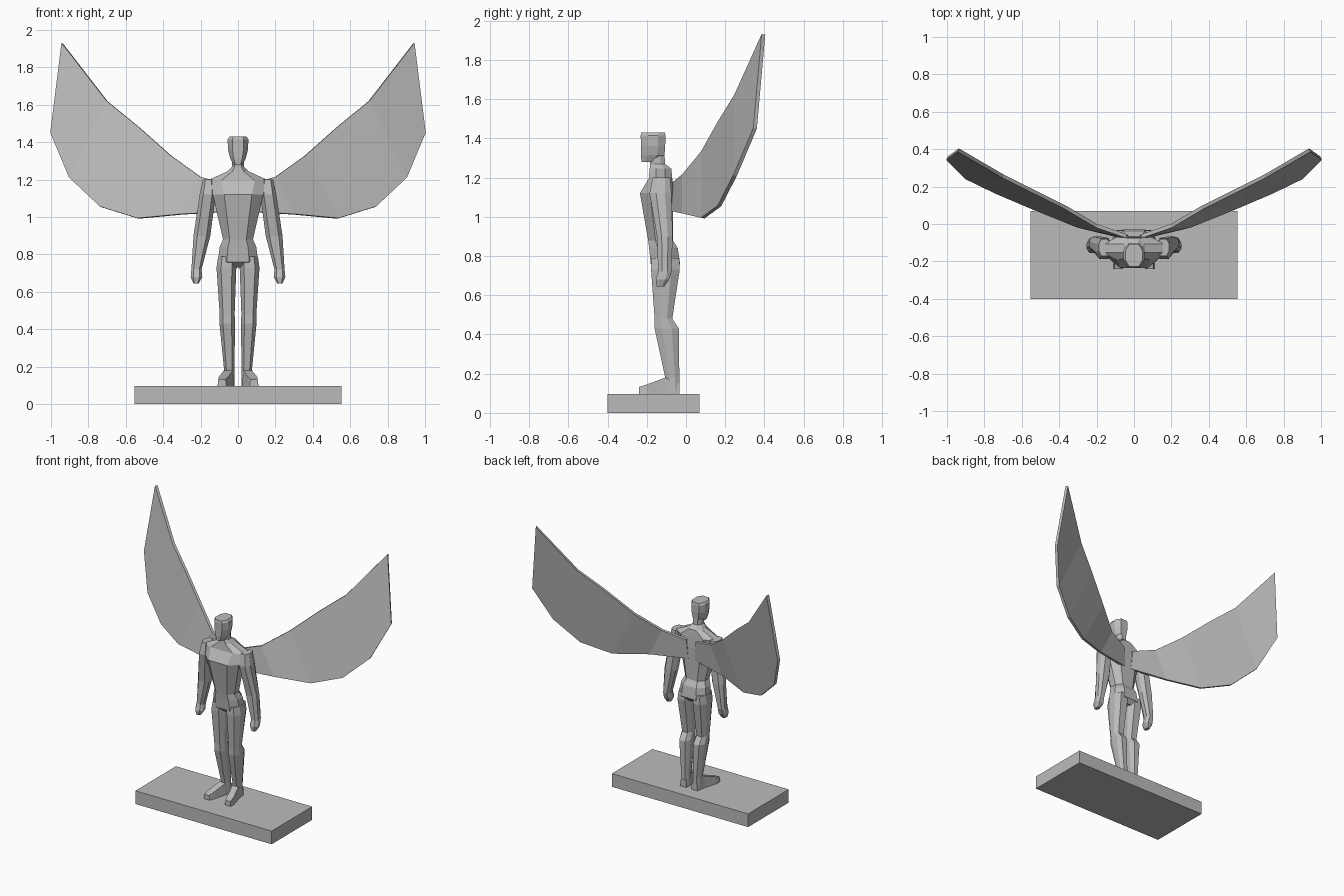
import bpy
import bmesh
from mathutils import Vector

cube = bpy.data.objects.get("Cube")
if cube:
    bpy.data.objects.remove(cube, do_unlink=True)

stone = bpy.data.materials.new("stone grey")
stone.use_nodes = True
GREY = (0.5, 0.5, 0.5, 1.0)
stone.diffuse_color = GREY
stone.node_tree.nodes["Principled BSDF"].inputs["Base Color"].default_value = GREY

# Chamfered cross-section shared by the limbs, torso and head
SECTION = [(1, -.4), (1, .4), (.55, 1), (-.55, 1), (-1, .4), (-1, -.4), (-.55, -1), (.55, -1)]


def finish(name, bm, mirror=False):
    bmesh.ops.recalc_face_normals(bm, faces=bm.faces)
    mesh = bpy.data.meshes.new(name)
    bm.to_mesh(mesh)
    bm.free()
    mesh.materials.append(stone)
    ob = bpy.data.objects.new(name, mesh)
    bpy.context.collection.objects.link(ob)
    if mirror:
        mod = ob.modifiers.new("Mirror", 'MIRROR')
        mod.use_mirror_merge = False
    return ob


def skin(bm, loops):
    """Join closed point loops into a capped skin."""
    rings = [[bm.verts.new(p) for p in loop] for loop in loops]
    n = len(rings[0])
    for a, b in zip(rings, rings[1:]):
        for i in range(n):
            j = (i + 1) % n
            bm.faces.new((a[i], a[j], b[j], b[i]))
    bm.faces.new(rings[0])
    bm.faces.new(rings[-1])


def column(name, rings, mirror=False):
    """Upright loft; each ring is z, centre x, centre y, half width, half depth."""
    bm = bmesh.new()
    skin(bm, [[(cx + u * rx, cy + v * ry, z) for u, v in SECTION]
              for z, cx, cy, rx, ry in rings])
    return finish(name, bm, mirror)


# Plinth
bm = bmesh.new()
bmesh.ops.create_cube(bm, size=1)
for v in bm.verts:
    v.co = Vector((v.co.x * 1.106, v.co.y * .47 - .165, (v.co.z + .5) * .097))
finish("plinth", bm)

# Torso from crotch to neck
column("torso", [
    (.73, 0, -.10, .05, .045),
    (.76, 0, -.105, .108, .075),
    (.84, 0, -.115, .098, .073),
    (.88, 0, -.13, .08, .063),
    (1.12, 0, -.15, .135, .085),
    (1.195, 0, -.13, .165, .06),
    (1.245, 0, -.13, .055, .055),
    (1.27, 0, -.145, .032, .038),
    (1.33, 0, -.15, .032, .04)])

# Head
column("head", [
    (1.28, 0, -.19, .024, .037),
    (1.315, 0, -.17, .042, .06),
    (1.36, 0, -.168, .053, .062),
    (1.415, 0, -.168, .056, .063),
    (1.43, 0, -.168, .046, .06)])

# Arms with closed hands
column("arms", [
    (1.20, .158, -.125, .03, .045),
    (1.12, .162, -.13, .043, .056),
    (.90, .193, -.108, .045, .04),
    (.72, .222, -.108, .027, .034),
    (.68, .222, -.12, .031, .034),
    (.645, .224, -.13, .014, .02)], True)

# Legs
column("legs", [
    (.79, .058, -.105, .048, .07),
    (.73, .062, -.105, .053, .073),
    (.48, .058, -.115, .04, .045),
    (.43, .057, -.098, .042, .062),
    (.18, .047, -.07, .027, .036),
    (.095, .047, -.067, .028, .034)], True)

# Feet: sections run heel to toe and turn slightly outward
bm = bmesh.new()
skin(bm, [[(cx - w, y, .095), (cx + w, y, .095), (cx + w * .8, y, top), (cx - w * .8, y, top)]
          for y, cx, w, top in [(-.033, .045, .025, .15), (-.105, .052, .03, .18),
                                (-.20, .078, .031, .145), (-.24, .086, .024, .132)]])
finish("feet", bm, True)

# Wings: strips between the leading and trailing edges, thickened
leading = [(.04, -.065, 1.17), (.20, -.01, 1.215), (.36, .085, 1.33),
           (.54, .175, 1.49), (.70, .255, 1.62), (.94, .395, 1.93)]
trailing = [(.03, -.075, 1.03), (.30, -.01, 1.015), (.535, .085, .993),
            (.735, .17, 1.055), (.90, .25, 1.21), (1.0, .352, 1.45)]
bm = bmesh.new()
top = [bm.verts.new(p) for p in leading]
low = [bm.verts.new(p) for p in trailing]
for i in range(len(top) - 1):
    bm.faces.new((top[i], low[i], low[i + 1], top[i + 1]))
wings = finish("wings", bm)
thick = wings.modifiers.new("Thickness", 'SOLIDIFY')
thick.thickness = .02
thick.offset = 0
pair = wings.modifiers.new("Mirror", 'MIRROR')
pair.use_mirror_merge = False
